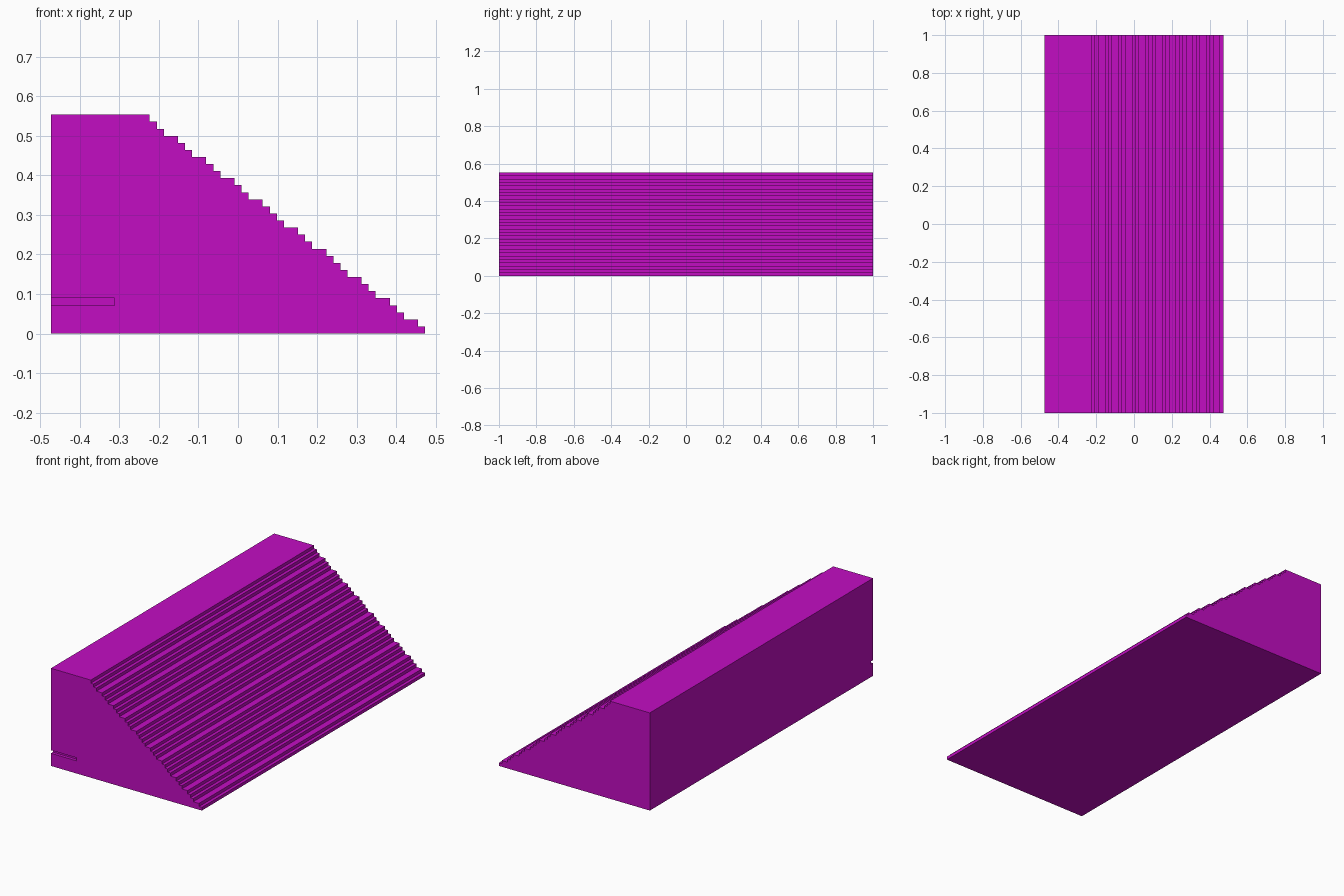
import bpy
import bmesh
from mathutils import Matrix, Vector

old = bpy.data.objects.get("Cube")
if old:
    bpy.data.objects.remove(old, do_unlink=True)

UNIT = 2 / 112            # one step of the block grid
LENGTH, WIDTH, ROWS = 112, 53, 31
WIDE_ROWS = {2, 5, 8, 12, 15, 19, 22, 25, 28}   # steps with a double tread

magenta = bpy.data.materials.new("magenta")
magenta.use_nodes = True
colour = (0.54, 0.004, 0.54, 1)
magenta.diffuse_color = colour
magenta.node_tree.nodes["Principled BSDF"].inputs["Base Color"].default_value = colour


def add_object(name, bm):
    bmesh.ops.recalc_face_normals(bm, faces=bm.faces)
    mesh = bpy.data.meshes.new(name)
    bm.to_mesh(mesh)
    bm.free()
    mesh.materials.append(magenta)
    obj = bpy.data.objects.new(name, mesh)
    bpy.context.collection.objects.link(obj)
    return obj


def point(x, y, z):
    """Grid position to model position."""
    return Vector((x - WIDTH / 2, y - LENGTH / 2, z)) * UNIT


# Stepped profile, climbing from the toe of the slope to the flat top
profile = [(0, 0), (WIDTH, 0)]
edge = WIDTH
for row in range(1, ROWS + 1):
    profile.append((edge, row))
    if row < ROWS:
        edge -= 2 if row in WIDE_ROWS else 1
        profile.append((edge, row))
profile.append((0, ROWS))

# Ramp body: the profile extruded along its whole length
bm = bmesh.new()
face = bm.faces.new([bm.verts.new(point(x, 0, z)) for x, z in profile])
extruded = bmesh.ops.extrude_face_region(bm, geom=[face])
bmesh.ops.translate(bm, vec=(0, LENGTH * UNIT, 0),
                    verts=[v for v in extruded["geom"] if isinstance(v, bmesh.types.BMVert)])
ramp = add_object("stepped_ramp", bm)

# Shallow slot in the front face, open at the upright wall
low, high = point(-1, -1, 4), point(9, 1, 5)
bm = bmesh.new()
bmesh.ops.create_cube(bm, size=1, matrix=Matrix.Translation((low + high) / 2)
                      @ Matrix.Diagonal((*(high - low), 1)))
cutter = add_object("slot_cutter", bm)
cutter.hide_render = True

slot = ramp.modifiers.new("slot", 'BOOLEAN')
slot.operation = 'DIFFERENCE'
slot.solver = 'EXACT'
slot.object = cutter
bpy.context.view_layer.objects.active = ramp
bpy.ops.object.modifier_apply(modifier=slot.name)
bpy.data.objects.remove(cutter, do_unlink=True)
